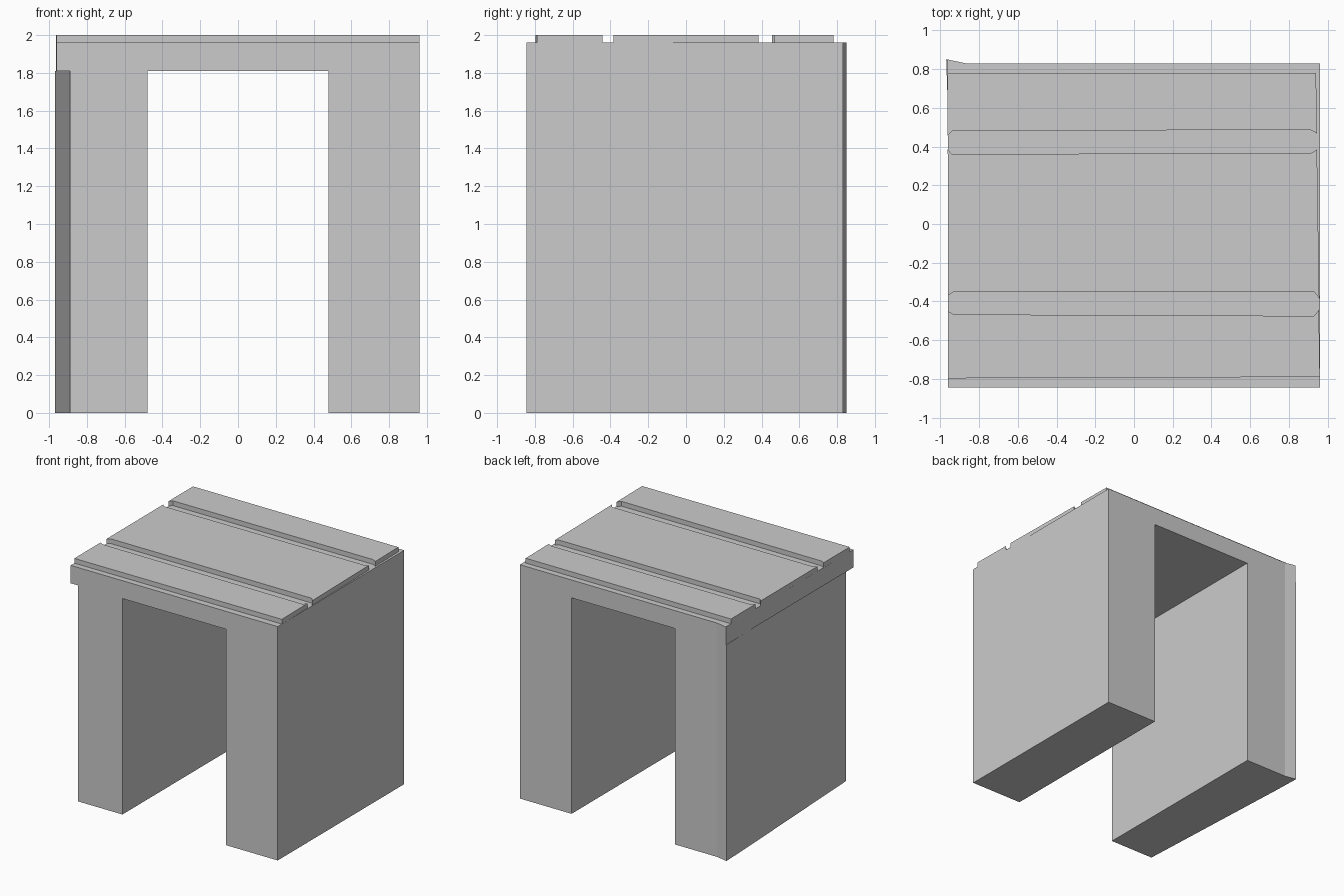
import bpy, bmesh

if "Cube" in bpy.data.objects:
    bpy.data.objects.remove(bpy.data.objects["Cube"])


def finish(bm, name):
    bmesh.ops.remove_doubles(bm, verts=bm.verts, dist=0.0001)
    bmesh.ops.recalc_face_normals(bm, faces=bm.faces)
    mesh = bpy.data.meshes.new(name)
    bm.to_mesh(mesh)
    bm.free()
    obj = bpy.data.objects.new(name, mesh)
    bpy.context.collection.objects.link(obj)
    return obj


# Arch block: front outlines lofted from front to back.
# The left leg tapers outward and the back left corner flares.
def arch_section(bm, y, leg_x, slab_x, flare_y):
    outer = [(leg_x, 0), (leg_x, 1.81), (slab_x, 1.81), (slab_x, 1.96)]
    inner = [(-0.87, 1.96), (0.96, 1.96), (0.96, 0), (0.48, 0),
             (0.48, 1.81), (-0.48, 1.81), (-0.48, 0), (-0.87, 0)]
    return ([bm.verts.new((x, flare_y, z)) for x, z in outer]
            + [bm.verts.new((x, y, z)) for x, z in inner])


bm = bmesh.new()
sections = [arch_section(bm, *s) for s in (
    (-0.845, -0.89, -0.96, -0.845),
    (0.62, -0.962, -0.962, 0.62),
    (0.83, -0.97, -0.964, 0.85))]
for a, b in zip(sections, sections[1:]):
    for i in range(12):
        j = (i + 1) % 12
        bm.faces.new((a[i], a[j], b[j], b[i]))
for s in (sections[0], sections[-1]):
    bm.faces.new(s[:5] + s[11:])
    bm.faces.new(s[4:])
finish(bm, "arch_block")


# Top planks: outlines raised above the slab, with flared ends at the grooves.
def plank(name, outline):
    bm = bmesh.new()
    low = [bm.verts.new((x, y, 1.96)) for x, y in outline]
    high = [bm.verts.new((x, y, 2.0)) for x, y in outline]
    bm.faces.new(high)
    for i in range(len(low)):
        j = (i + 1) % len(low)
        bm.faces.new((low[i], low[j], high[j], high[i]))
    return finish(bm, name)


plank("front_plank", [(-0.96, -0.797), (0.96, -0.79), (0.955, -0.443),
                      (0.93, -0.475), (-0.93, -0.467), (-0.96, -0.45)])
plank("middle_plank", [(-0.96, -0.37), (-0.93, -0.35), (0.93, -0.35),
                       (0.957, -0.385), (0.945, 0.385), (0.92, 0.368),
                       (-0.94, 0.36), (-0.962, 0.385)])
plank("back_plank", [(-0.963, 0.455), (-0.94, 0.48), (0.91, 0.487),
                     (0.945, 0.468), (0.94, 0.78), (-0.963, 0.78)])
